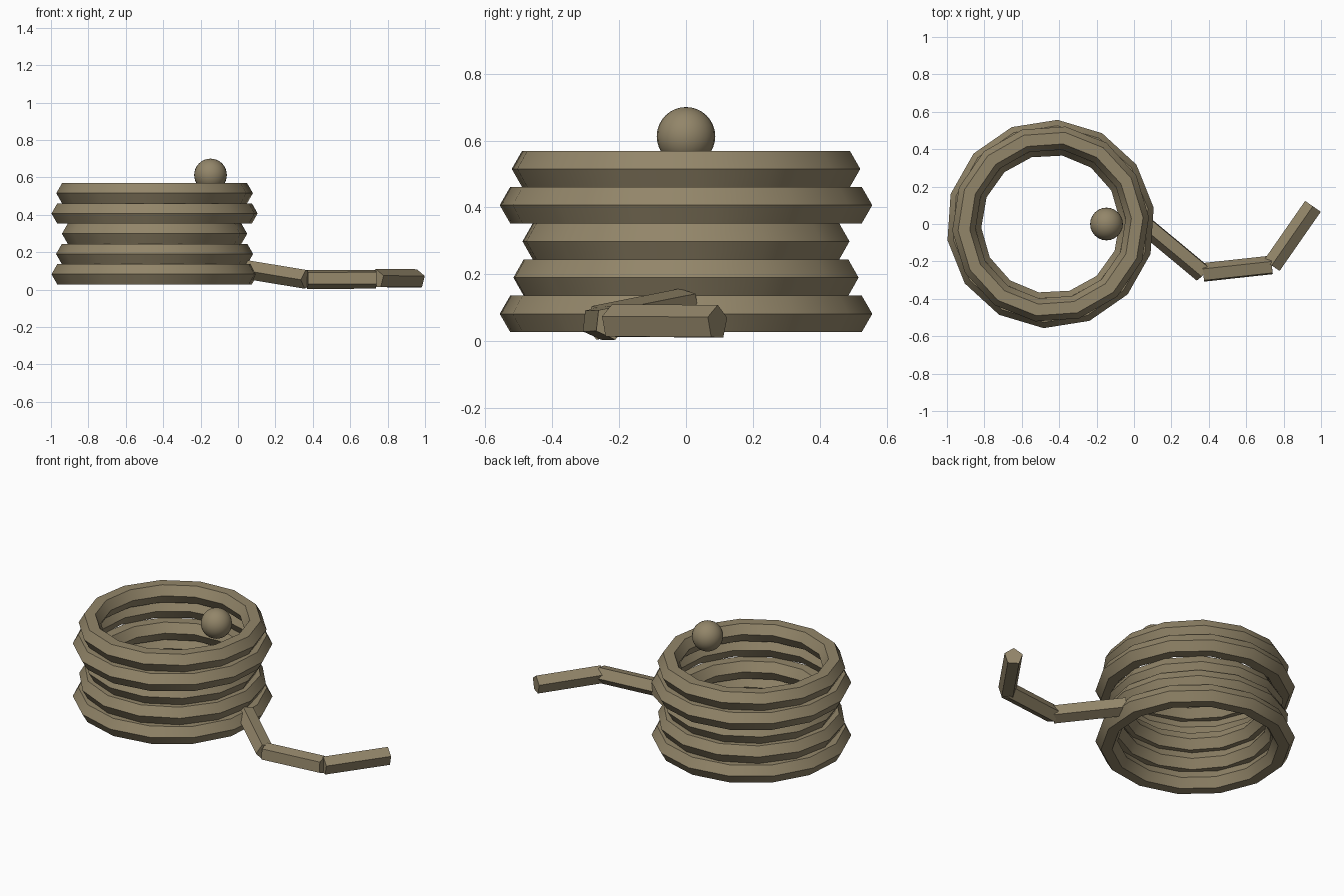
import bpy
import math
from mathutils import Vector

cube = bpy.data.objects.get("Cube")
if cube:
    bpy.data.objects.remove(cube, do_unlink=True)

# Single rope colour
rope = bpy.data.materials.new("rope_tan")
rope.use_nodes = True
colour = (0.29, 0.237, 0.142, 1)
rope.diffuse_color = colour
bsdf = rope.node_tree.nodes["Principled BSDF"]
bsdf.inputs["Base Color"].default_value = colour
bsdf.inputs["Roughness"].default_value = 0.9


def finish(name, smooth=True):
    obj = bpy.context.object
    obj.name = name
    obj.data.materials.append(rope)
    if smooth:
        bpy.ops.object.shade_smooth_by_angle(angle=math.radians(32))
    return obj


CENTRE_X = -0.446
ROPE_R = 0.0625

# Stacked coil loops: six-sided rope, radius stepping in a cycle of three
for i, turn in enumerate((9, 1, 3, 9, 4)):
    bpy.ops.mesh.primitive_torus_add(
        major_segments=14, minor_segments=6,
        major_radius=0.4955 - 0.031 * (i % 3), minor_radius=ROPE_R,
        location=(CENTRE_X, 0, 0.082 + i * ROPE_R * math.sqrt(3)),
        rotation=(0, 0, math.radians(turn)))
    finish(f"coil_loop_{i + 1}")

# Loose tail: five-sided straight pieces laid end to end
path = [Vector(p) for p in ((0.055, 0, 0.108), (0.37, -0.262, 0.056),
                            (0.737, -0.222, 0.057), (0.957, 0.094, 0.055))]
for i, (a, b) in enumerate(zip(path, path[1:])):
    turn = Vector((0, 0, 1)).rotation_difference(b - a)
    bpy.ops.mesh.primitive_cylinder_add(
        vertices=5, radius=0.0535, depth=(b - a).length,
        location=(a + b) / 2, rotation=turn.to_euler())
    finish(f"rope_tail_{i + 1}", smooth=False)

# Knot resting at the top of the coil
bpy.ops.mesh.primitive_uv_sphere_add(segments=24, ring_count=16, radius=0.0875,
                                     location=(-0.147, 0, 0.6125))
finish("rope_end_knot")
